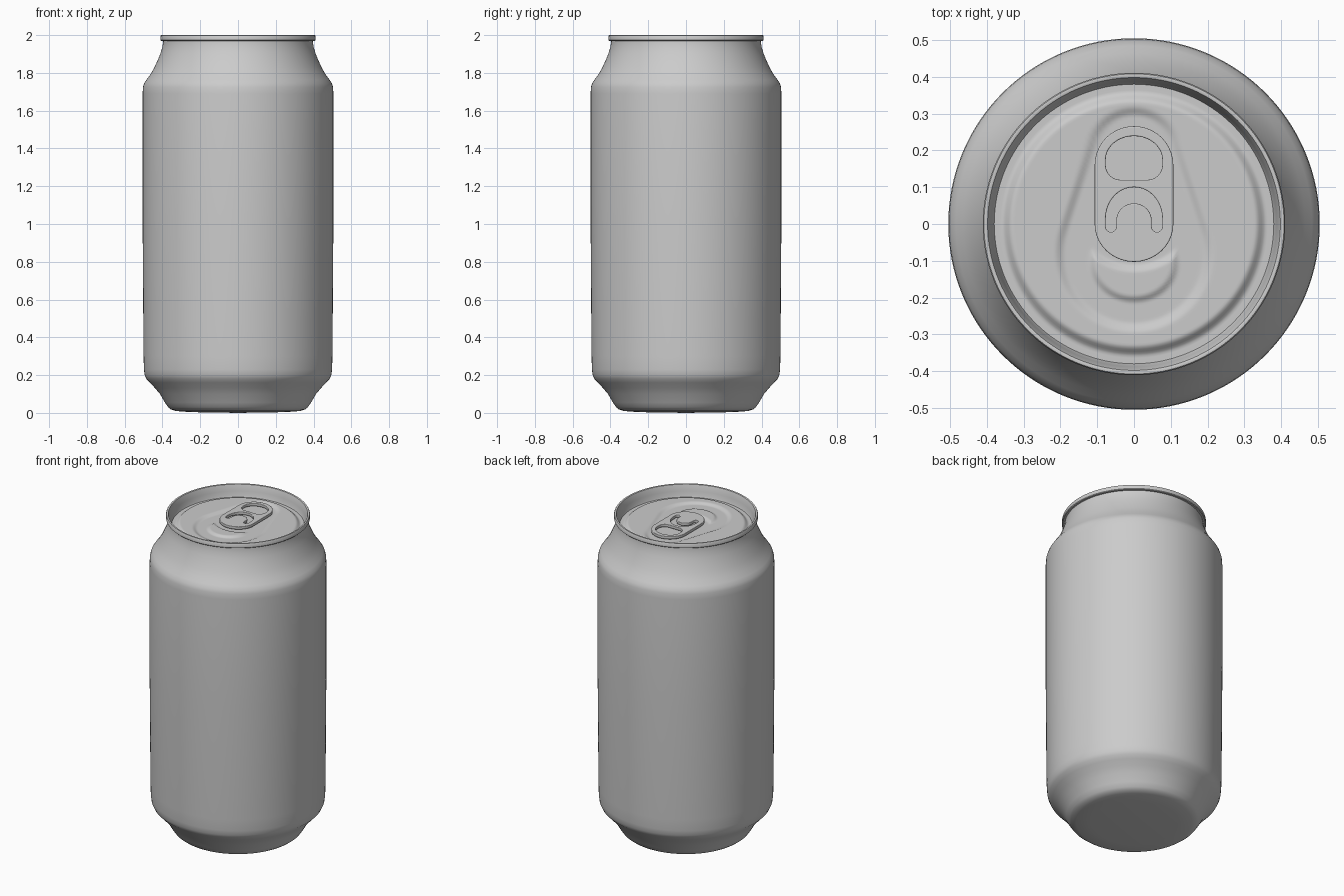
import bpy, bmesh, math

if "Cube" in bpy.data.objects:
    bpy.data.objects.remove(bpy.data.objects["Cube"])

SEG = 128


def make_object(name, bm):
    bmesh.ops.recalc_face_normals(bm, faces=bm.faces[:])
    mesh = bpy.data.meshes.new(name)
    bm.to_mesh(mesh)
    bm.free()
    obj = bpy.data.objects.new(name, mesh)
    bpy.context.collection.objects.link(obj)
    return obj


def lathe(name, profile, height=None):
    """Revolve (radius, z) points; height(x, y) may override z."""
    bm = bmesh.new()
    rings = []
    for r, z in profile:
        ring = []
        for i in range(SEG if r > 0 else 1):
            a = math.tau * i / SEG
            x, y = r * math.cos(a), r * math.sin(a)
            ring.append(bm.verts.new((x, y, height(x, y) if height else z)))
        rings.append(ring)
    for lo, hi in zip(rings, rings[1:]):
        for i in range(SEG):
            j = (i + 1) % SEG
            quad = [lo[i % len(lo)], lo[j % len(lo)], hi[j % len(hi)], hi[i % len(hi)]]
            bm.faces.new(list(dict.fromkeys(quad)))
    return make_object(name, bm)


def step(a, b, t):
    t = min(1, max(0, (t - a) / (b - a)))
    return t * t * (3 - 2 * t)


# Body: rounded base, straight wall and curved shoulder
lathe("can_body", [
    (0, 0), (0.25, 0.004), (0.33, 0.01), (0.355, 0.018), (0.37, 0.03),
    (0.387, 0.055), (0.413, 0.10), (0.44, 0.132), (0.466, 0.16), (0.485, 0.18),
    (0.494, 0.20), (0.498, 0.23), (0.50, 0.30), (0.505, 1.0), (0.505, 1.69),
    (0.503, 1.725), (0.497, 1.745), (0.484, 1.765), (0.465, 1.79), (0.442, 1.83),
    (0.424, 1.87), (0.41, 1.905), (0.401, 1.935), (0.396, 1.965), (0.396, 1.975)])

# Rolled rim and the inner wall down to the lid groove
lathe("rim", [
    (0.394, 1.97), (0.407, 1.97), (0.411, 1.974), (0.411, 1.994), (0.408, 1.999),
    (0.403, 2.0), (0.398, 1.998), (0.395, 1.99), (0.388, 1.96), (0.384, 1.935),
    (0.38, 1.925), (0.374, 1.925)])


# Lid: raised panel, keyhole recess and raised mouth
def keyhole(x, y):
    lo, hi, r_lo, r_hi = -0.08, 0.19, 0.205, 0.12
    x, h = abs(x), hi - lo
    b = (r_lo - r_hi) / h
    a = math.sqrt(1 - b * b)
    k = a * (y - lo) - b * x
    if k < 0:
        return math.hypot(x, y - lo) - r_lo
    if k > a * h:
        return math.hypot(x, y - hi) - r_hi
    return x * a + (y - lo) * b - r_lo


def lid_height(x, y):
    z = 1.925 + 0.02 * step(0.36, 0.33, math.hypot(x, y))
    z -= 0.010 * step(0.012, -0.018, keyhole(x, y))
    below = 0.105 * (1 - math.hypot(x / 0.118, (y + 0.105) / 0.105))
    crescent = min(below, math.hypot(x, y - 0.06) - 0.175)
    return z + 0.010 * step(-0.006, 0.016, crescent)


lathe("lid", [(0.376 * i / 64, 0) for i in range(65)], lid_height)


# Pull tab: filled outline with two cut-outs
def arc(cx, cy, rx, ry, start, end, n=20):
    angles = [math.radians(start + (end - start) * i / n) for i in range(n + 1)]
    return [(cx + rx * math.cos(a), cy + ry * math.sin(a)) for a in angles]


outline = arc(0, 0.16, 0.107, 0.106, 0, 180) + arc(0, 0.0, 0.107, 0.103, 180, 360)
finger_hole = (arc(0, 0.175, 0.077, 0.064, 0, 180)
               + arc(-0.037, 0.16, 0.04, 0.04, 180, 270, 8)
               + arc(0.037, 0.16, 0.04, 0.04, 270, 360, 8))
arch_slot = (arc(0, 0.015, 0.077, 0.085, 0, 180)
             + arc(-0.0625, -0.008, 0.0145, 0.014, 180, 360, 8)
             + arc(0, 0.01, 0.048, 0.046, 180, 0)
             + arc(0.0625, -0.008, 0.0145, 0.014, 180, 360, 8))

curve = bpy.data.curves.new("pull_tab_outline", 'CURVE')
curve.dimensions = '2D'
curve.fill_mode = 'BOTH'
curve.extrude = 0.006
curve.bevel_depth = 0.003
curve.bevel_resolution = 2
curve.offset = -0.003
for loop in (outline, finger_hole, arch_slot):
    spline = curve.splines.new('POLY')
    spline.points.add(len(loop) - 1)
    for point, (x, y) in zip(spline.points, loop):
        point.co = (x, y, 0, 1)
    spline.use_cyclic_u = True
tab = bpy.data.objects.new("pull_tab", curve)
tab.location.z = 1.955
bpy.context.collection.objects.link(tab)

# Rivet joining tab to lid, hidden beneath the tongue
lathe("rivet", [(0, 1.93), (0.025, 1.93), (0.025, 1.955), (0, 1.955)])

# Convert the tab to a mesh, then smooth everything
bpy.ops.object.select_all(action='DESELECT')
tab.select_set(True)
bpy.context.view_layer.objects.active = tab
bpy.ops.object.convert(target='MESH')
bpy.ops.object.select_all(action='SELECT')
bpy.ops.object.shade_smooth_by_angle(angle=math.radians(40))
